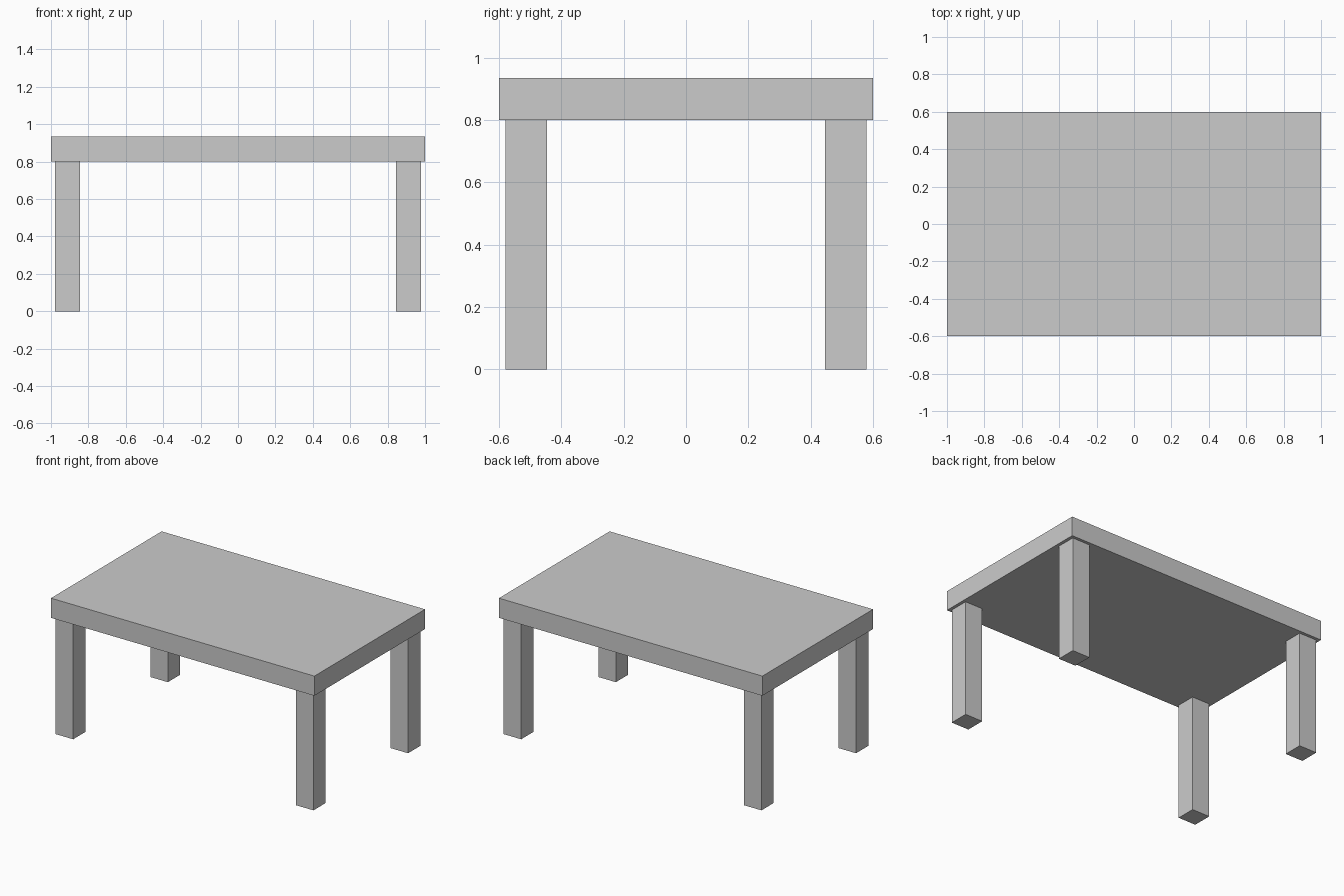
import bpy

if "Cube" in bpy.data.objects:
    bpy.data.objects.remove(bpy.data.objects["Cube"])


def box(name, center, size):
    bpy.ops.mesh.primitive_cube_add(size=1, location=center)
    obj = bpy.context.object
    obj.name = name
    obj.scale = size
    bpy.ops.object.transform_apply(location=False, rotation=False, scale=True)
    return obj


LEG_HEIGHT = 0.8
TOP_THICKNESS = 0.135
LEG_WIDTH = 0.133

# Thick slab table top
box("table_top", (0, 0, LEG_HEIGHT + TOP_THICKNESS / 2), (2.0, 1.2, TOP_THICKNESS))

# Four square legs, slightly inset from the corners
for depth, sy in (("front", -1), ("back", 1)):
    for side, sx in (("left", -1), ("right", 1)):
        box(f"{depth}_{side}_leg",
            (sx * 0.912, sy * 0.513, LEG_HEIGHT / 2),
            (LEG_WIDTH, LEG_WIDTH, LEG_HEIGHT))
